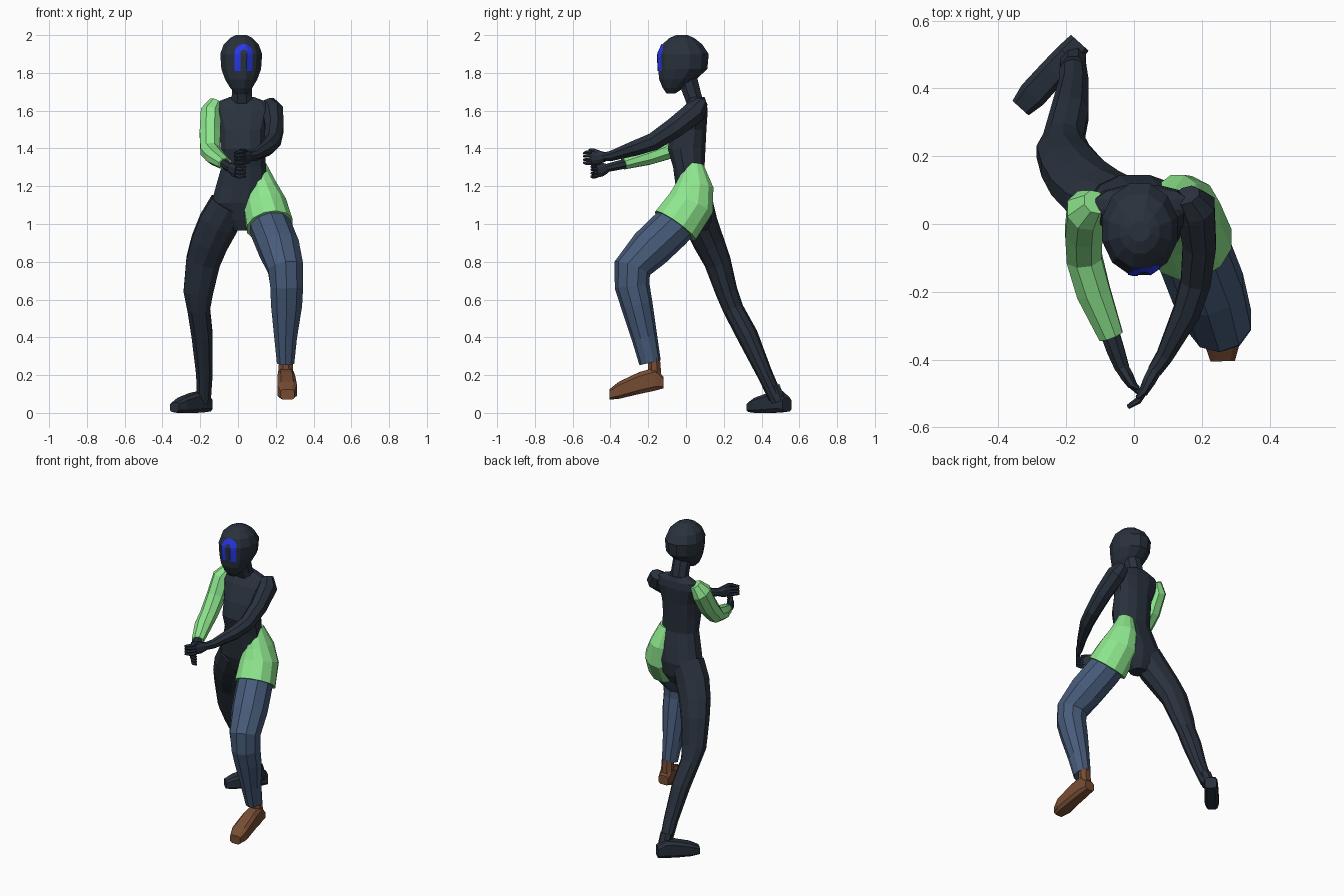
import bpy, bmesh, math
from mathutils import Vector
from mathutils.bvhtree import BVHTree


def material(name, rgb):
    m = bpy.data.materials.new(name)
    m.diffuse_color = (*rgb, 1)
    return m


DARK = material("dark slate", (0.022, 0.031, 0.046))
GREEN = material("light green", (0.279, 0.82, 0.279))
DENIM = material("denim blue", (0.063, 0.105, 0.195))
BROWN = material("brown leather", (0.18, 0.072, 0.033))
BLUE = material("bright blue", (0.02, 0.038, 0.80))


def add_loft(bm, rings, n=8, p=1.0):
    """Skin rings given as (centre, u, v), with p < 1 making them boxier."""
    k = math.cos(math.pi / n) ** p
    f = lambda c: math.copysign(abs(c) ** p, c) / k
    loops = []
    for c, u, v in rings:
        angles = [2 * math.pi * (i + 0.5) / n for i in range(n)]
        loops.append([bm.verts.new(c + u * f(math.cos(a)) + v * f(math.sin(a))) for a in angles])
    for a, b in zip(loops, loops[1:]):
        for i in range(n):
            j = (i + 1) % n
            bm.faces.new((a[i], a[j], b[j], b[i]))
    bm.faces.new(loops[0][::-1])
    bm.faces.new(loops[-1])


def flat(rows, cx):
    """Horizontal rings from (z, x offset, y, rx, ry)."""
    return [(Vector((cx + dx, y, z)), Vector((rx, 0, 0)), Vector((0, ry, 0)))
            for z, dx, y, rx, ry in rows]


def along(rows, ref=(1, 0, 0)):
    """Rings square to a path of (x, y, z, r along ref, other r)."""
    pts = [Vector(r[:3]) for r in rows]
    out = []
    for i, r in enumerate(rows):
        steps = [pts[j + 1] - pts[j] for j in (i - 1, i) if 0 <= j < len(pts) - 1]
        t = sum((s.normalized() for s in steps), Vector()).normalized()
        u = Vector(ref)
        u = (u - t * u.dot(t)).normalized()
        out.append((pts[i], u * r[3], t.cross(u) * r[4]))
    return out


def finish(name, bm, mat):
    bmesh.ops.recalc_face_normals(bm, faces=bm.faces)
    me = bpy.data.meshes.new(name)
    bm.to_mesh(me)
    bm.free()
    me.materials.append(mat)
    ob = bpy.data.objects.new(name, me)
    bpy.context.collection.objects.link(ob)
    return ob


def part(name, mat, rings, n=8, p=1.0):
    bm = bmesh.new()
    add_loft(bm, rings, n, p)
    return finish(name, bm, mat)


def foot(name, mat, heel, toe, sections, ankle):
    """Boxy foot from heel to toe; sections are (t, low z, high z, half width)."""
    bm = bmesh.new()
    heel, toe = Vector(heel), Vector(toe)
    d = (toe - heel).normalized()
    side = Vector((-d.y, d.x, 0))
    rings = []
    for t, lo, hi, w in sections:
        c = heel.lerp(toe, t)
        rings.append((Vector((c.x, c.y, (lo + hi) / 2)), side * w, Vector((0, 0, (hi - lo) / 2))))
    add_loft(bm, rings, 8, 0.5)
    add_loft(bm, along(ankle))
    return finish(name, bm, mat)


def hand(name, wrist, palm, tip):
    """Palm, four stacked fingers and a thumb."""
    bm = bmesh.new()
    w, q, t = Vector(wrist), Vector(palm), Vector(tip)
    add_loft(bm, along([(*w, .024, .02), (*w.lerp(q, .5), .036, .019), (*q, .036, .014)], (0, 0, 1)))
    side = Vector((q.y - w.y, w.x - q.x, 0)).normalized() * (1 if q.x > w.x else -1)
    for i in range(4):
        dz = Vector((0, 0, 0.028 - 0.019 * i))
        mid = q.lerp(t, 0.5) - side * -0.008 + dz * 1.05
        add_loft(bm, along([(*(q + dz), .010, .010), (*mid, .009, .009), (*(t + dz * .9), .006, .006)],
                           (0, 0, 1)), 6)
    up = Vector((0, 0, .03))
    add_loft(bm, along([(*(w.lerp(q, .3) + up * .6), .012, .012), (*(q + up * 1.3), .010, .010),
                        (*(q.lerp(t, .4) + up * 1.35), .006, .006)], (0, 0, 1)), 6)
    return finish(name, bm, DARK)


# Head, neck and torso
head = part("head", DARK, flat([
    (1.69, 0, -.08, .03, .022), (1.72, 0, -.068, .058, .055), (1.765, 0, -.045, .085, .097),
    (1.82, 0, -.017, .105, .13), (1.90, 0, -.015, .111, .135), (1.95, 0, -.02, .093, .107),
    (1.985, 0, -.022, .058, .065), (2.0, 0, -.022, .03, .03)], .017), 12)
part("neck", DARK, flat([(1.62, 0, .06, .07, .05), (1.68, 0, .035, .053, .048),
                         (1.79, 0, .0, .053, .055)], .02))
part("torso", DARK, flat([
    (.965, 0, .06, .045, .05), (1.02, -.01, .06, .10, .075), (1.11, -.02, .05, .14, .095),
    (1.2, 0, .035, .137, .09), (1.3, .01, .015, .118, .083), (1.4, .005, .003, .117, .10),
    (1.5, .005, .018, .12, .09), (1.6, .005, .045, .15, .07), (1.645, .002, .058, .135, .05),
    (1.672, 0, .058, .065, .04)], .02), 12, .85)

# Arch mark on the face, draped onto the head
me = head.data
tree = BVHTree.FromPolygons([v.co for v in me.vertices], [list(f.vertices) for f in me.polygons])
path = [(-1, 0, 1.81 + .019 * i) for i in range(5)]
path += [(-math.cos(a), math.sin(a), 1.905) for a in (math.pi * i / 10 for i in range(11))]
path += [(1, 0, 1.886 - .019 * i) for i in range(5)]
bm = bmesh.new()
rows = []
for cx, sz, z in path:
    row = []
    for r in (.018, .033, .048):
        hit = tree.ray_cast(Vector((.03 + r * cx, -1, z + r * sz)), Vector((0, 1, 0)))[0]
        row.append(bm.verts.new(hit - Vector((0, .004, 0))))
    rows.append(row)
for a, b in zip(rows, rows[1:]):
    for i in range(2):
        bm.faces.new((a[i], b[i], b[i + 1], a[i + 1]))
finish("face_arch", bm, BLUE)

# Sleeved arm, bare arm and hands
part("green_sleeve", GREEN, along([
    (-.115, .065, 1.645, .035, .035), (-.143, .04, 1.59, .055, .062), (-.148, -.02, 1.48, .055, .058),
    (-.147, -.10, 1.388, .052, .048), (-.12, -.20, 1.355, .05, .042), (-.068, -.33, 1.318, .036, .029)]))
part("sleeved_forearm", DARK, along([(-.075, -.31, 1.322, .028, .025), (-.055, -.37, 1.308, .026, .024),
                                     (-.035, -.425, 1.295, .021, .021)]))
part("bare_arm", DARK, along([
    (.155, .085, 1.645, .04, .03), (.183, .05, 1.595, .056, .06), (.193, -.06, 1.51, .049, .055),
    (.182, -.17, 1.437, .044, .047), (.155, -.26, 1.405, .04, .041), (.09, -.39, 1.362, .025, .027),
    (.06, -.435, 1.355, .021, .022)]))
hand("lower_hand", (-.038, -.42, 1.295), (-.005, -.475, 1.282), (.04, -.50, 1.278))
hand("upper_hand", (.063, -.43, 1.355), (.028, -.495, 1.352), (-.018, -.54, 1.35))

# Green short leg, denim leg and brown shoe
part("green_shorts", GREEN, along([
    (.10, .045, 1.31, .05, .048), (.128, .045, 1.2, .078, .10), (.142, .025, 1.105, .113, .125),
    (.168, -.057, .99, .122, .13)]), 12)
part("denim_leg", DENIM, along([
    (.15, -.01, 1.04, .10, .10), (.175, -.08, .975, .107, .107), (.218, -.19, .87, .107, .106),
    (.252, -.285, .765, .094, .095), (.258, -.285, .67, .087, .088), (.257, -.26, .57, .082, .08),
    (.252, -.22, .40, .06, .065), (.252, -.19, .265, .046, .055)]), 10)
foot("brown_shoe", BROWN, (.252, -.12, 0), (.262, -.405, 0),
     [(0, .13, .19, .034), (.15, .118, .24, .042), (.45, .10, .215, .047),
      (.82, .075, .165, .052), (1, .07, .125, .036)],
     [(.253, -.17, .29, .036, .032), (.253, -.165, .18, .04, .036)])

# Back leg and foot
part("back_leg", DARK, along([
    (-.05, .05, 1.1, .10, .09), (-.105, .08, 1.0, .105, .085), (-.152, .122, .9, .098, .078),
    (-.185, .167, .8, .09, .068), (-.21, .215, .64, .078, .056), (-.208, .25, .55, .06, .052),
    (-.19, .325, .41, .056, .054), (-.178, .415, .21, .044, .04), (-.18, .475, .08, .037, .036)]), 10)
foot("back_foot", DARK, (-.16, .535, 0), (-.335, .342, 0),
     [(0, .008, .08, .035), (.2, .003, .115, .04), (.45, .0, .105, .042),
      (.8, .0, .08, .043), (1, .005, .055, .032)],
     [(-.18, .46, .14, .037, .036), (-.18, .49, .06, .038, .038)])
